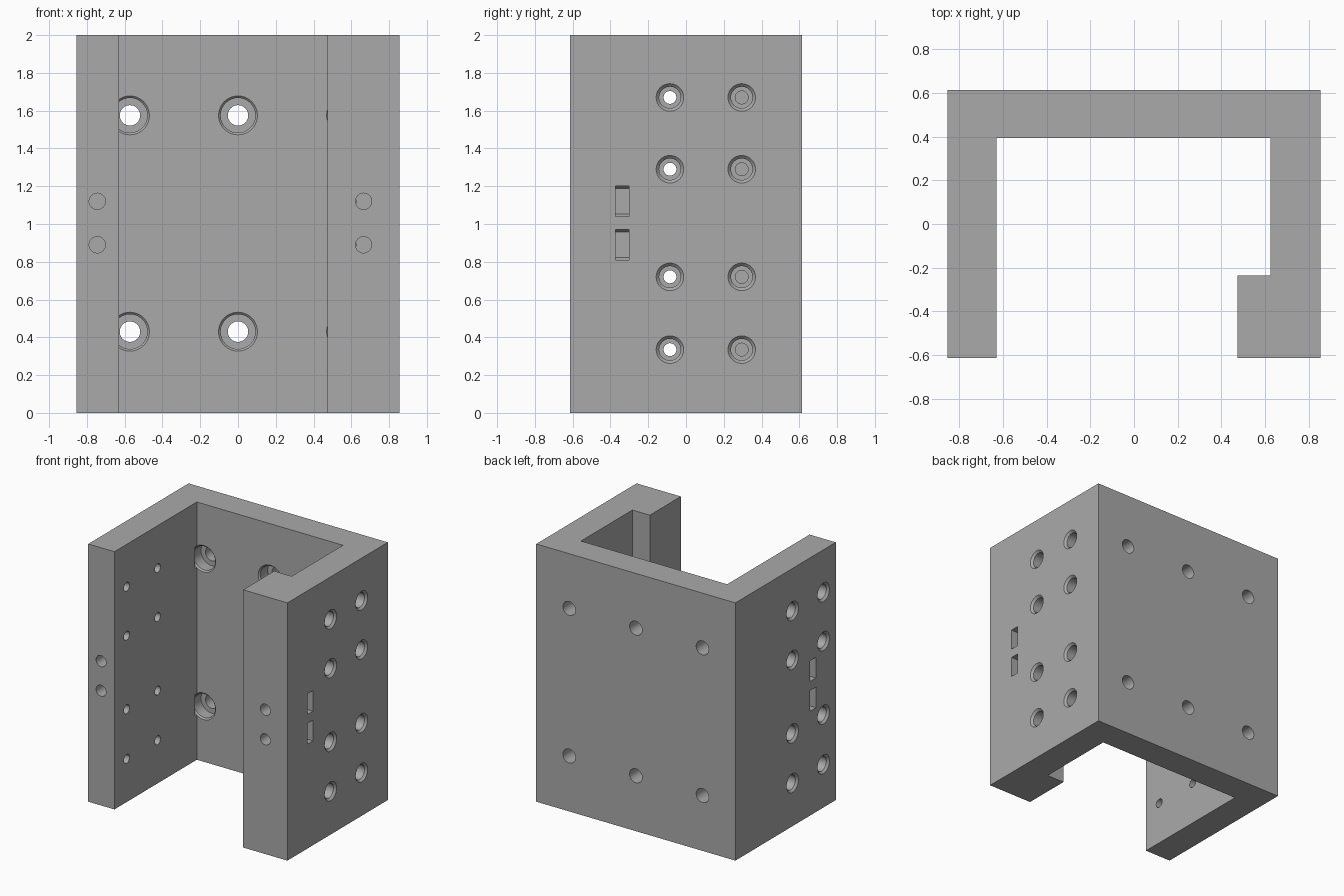
import bpy
import bmesh
import math
from mathutils import Vector

cube = bpy.data.objects.get("Cube")
if cube:
    bpy.data.objects.remove(cube, do_unlink=True)

steel = bpy.data.materials.new("machined grey")
steel.use_nodes = True
steel.diffuse_color = (0.4, 0.4, 0.4, 1)
steel.node_tree.nodes["Principled BSDF"].inputs["Base Color"].default_value = (0.4, 0.4, 0.4, 1)


def make_object(name, bm):
    bmesh.ops.recalc_face_normals(bm, faces=bm.faces)
    mesh = bpy.data.meshes.new(name)
    bm.to_mesh(mesh)
    bm.free()
    mesh.materials.append(steel)
    obj = bpy.data.objects.new(name, mesh)
    bpy.context.collection.objects.link(obj)
    return obj


def prism(name, points, offset):
    """Extrude a flat outline along an offset."""
    bm = bmesh.new()
    face = bm.faces.new([bm.verts.new(p) for p in points])
    new = bmesh.ops.extrude_face_region(bm, geom=[face])["geom"]
    bmesh.ops.translate(bm, vec=offset, verts=[v for v in new if isinstance(v, bmesh.types.BMVert)])
    return make_object(name, bm)


def bore(name, start, direction, profile, sides=40):
    """Stepped round cutter; profile lists (depth, radius) along the direction."""
    axis = Vector(direction)
    turn = axis.to_track_quat("Z", "Y")
    bm = bmesh.new()
    rings = []
    for depth, radius in profile:
        rings.append([bm.verts.new(Vector(start) + turn @ Vector((
            radius * math.cos(math.tau * i / sides),
            radius * math.sin(math.tau * i / sides), depth))) for i in range(sides)])
    for a, b in zip(rings, rings[1:]):
        for i in range(sides):
            j = (i + 1) % sides
            bm.faces.new((a[i], a[j], b[j], b[i]))
    bm.faces.new(rings[0])
    bm.faces.new(rings[-1])
    return make_object(name, bm)


# Channel body with a lip on one wall
outline = [(-0.855, -0.615), (-0.63, -0.615), (-0.63, 0.395), (0.625, 0.395),
           (0.625, -0.235), (0.475, -0.235), (0.475, -0.615), (0.855, -0.615),
           (0.855, 0.615), (-0.855, 0.615)]
body = prism("bracket_body", [(x, y, 0) for x, y in outline], (0, 0, 2))

cutters = []

# Countersunk screw holes in both side walls
side_profile = [(-0.02, 0.073), (0, 0.073), (0.016, 0.057), (0.1, 0.057), (0.1, 0.034), (0.3, 0.034)]
for side, columns in ((-1, (-0.465, -0.085)), (1, (-0.085, 0.295))):
    for y in columns:
        for z in (0.335, 0.72, 1.29, 1.67):
            cutters.append(bore("side_screw_cutter", (side * 0.855, y, z), (-side, 0, 0), side_profile))

# Counterbored holes in the back wall
back_profile = [(-0.025, 0.103), (0, 0.103), (0.011, 0.092), (0.1, 0.092), (0.1, 0.054), (0.3, 0.054)]
for x in (-0.572, 0, 0.572):
    for z in (0.43, 1.575):
        cutters.append(bore("back_screw_cutter", (x, 0.395, z), (0, 1, 0), back_profile))

# Front bolt holes, each meeting a nut slot open to the side
for side, x in ((-1, -0.745), (1, 0.665)):
    for z in (0.89, 1.12):
        cutters.append(bore("front_bolt_cutter", (x, -0.615, z), (0, 1, 0), [(-0.02, 0.043), (0.42, 0.043)]))
        outer, inner, bevel = side * 0.88, x - side * 0.09, side * 0.02
        half = 0.08
        slot = [(outer, -half), (outer, half), (inner + bevel, half), (inner, half - 0.012),
                (inner, 0.012 - half), (inner + bevel, -half)]
        cutters.append(prism("nut_slot_cutter", [(px, -0.372, z + pz) for px, pz in slot], (0, 0.07, 0)))

# Cut every hole, then drop the cutters
bpy.context.view_layer.objects.active = body
for cutter in cutters:
    cutter.hide_render = True
    mod = body.modifiers.new("cut", "BOOLEAN")
    mod.operation = "DIFFERENCE"
    mod.solver = "EXACT"
    mod.object = cutter
    bpy.ops.object.modifier_apply(modifier=mod.name)
for cutter in cutters:
    bpy.data.objects.remove(cutter, do_unlink=True)

bpy.ops.object.select_all(action="DESELECT")
body.select_set(True)
bpy.ops.object.shade_smooth_by_angle(angle=math.radians(25))
